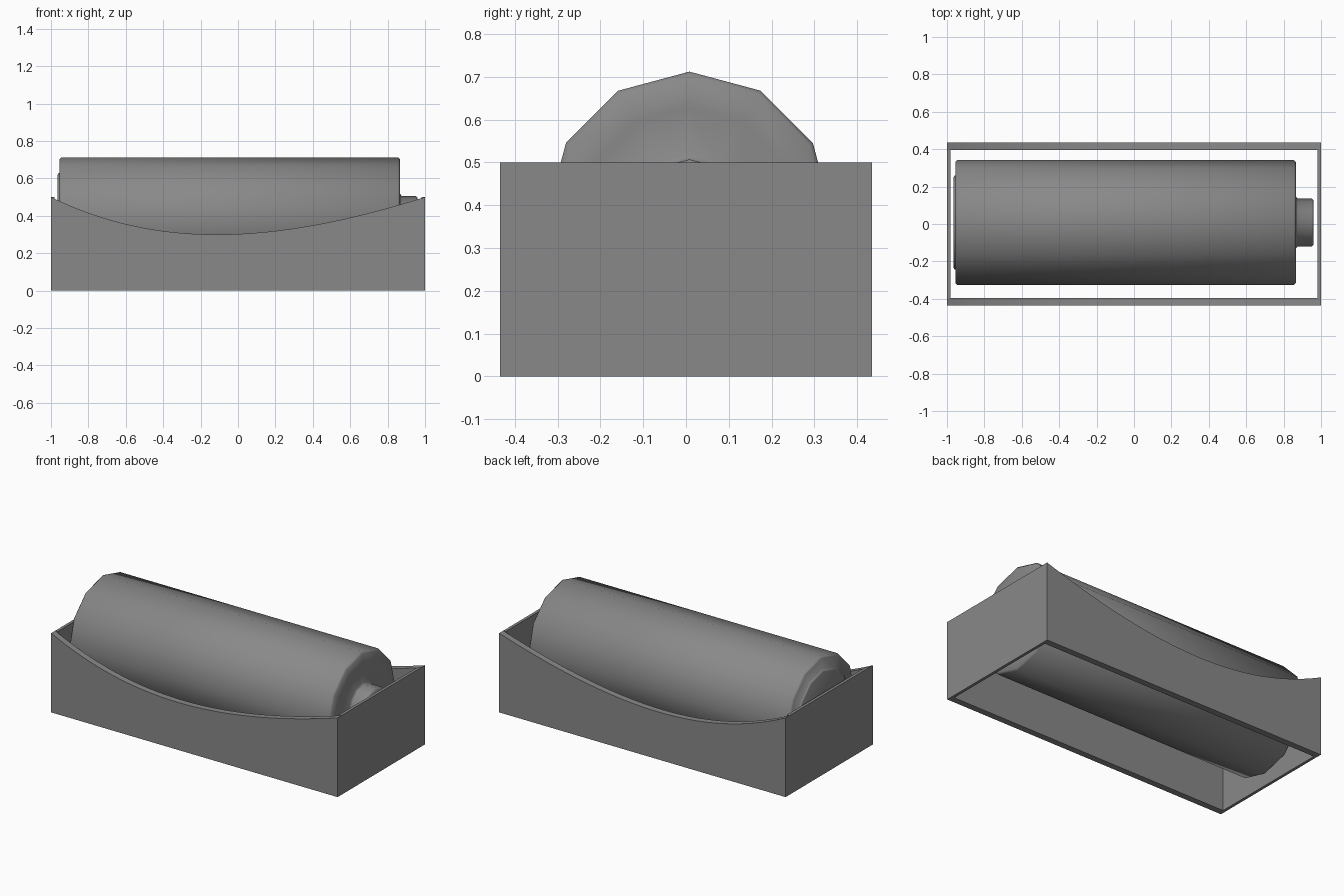
import bpy, bmesh
from math import sin, cos, pi

cube = bpy.data.objects.get("Cube")
if cube:
    bpy.data.objects.remove(cube, do_unlink=True)

grey = bpy.data.materials.new("plain grey")
grey.use_nodes = True
grey.diffuse_color = (0.25, 0.25, 0.25, 1)
grey.node_tree.nodes["Principled BSDF"].inputs["Base Color"].default_value = (0.25, 0.25, 0.25, 1)

LENGTH, WIDTH, HEIGHT = 2.0, 0.87, 0.5
SIDE_T, END_T = 0.04, 0.018


def finish(name, bm):
    bmesh.ops.recalc_face_normals(bm, faces=bm.faces)
    mesh = bpy.data.meshes.new(name)
    bm.to_mesh(mesh)
    bm.free()
    mesh.materials.append(grey)
    obj = bpy.data.objects.new(name, mesh)
    bpy.context.collection.objects.link(obj)
    return obj


def prism(name, outline, y0, y1):
    """Extrude an x-z outline from y0 to y1."""
    bm = bmesh.new()
    face = bm.faces.new([bm.verts.new((x, y0, z)) for x, z in outline])
    moved = bmesh.ops.extrude_face_region(bm, geom=[face])["geom"]
    verts = [v for v in moved if isinstance(v, bmesh.types.BMVert)]
    bmesh.ops.translate(bm, verts=verts, vec=(0, y1 - y0, 0))
    return finish(name, bm)


def bezier(a, b, c, d, t):
    s = 1 - t
    return a * s**3 + 3 * b * s * s * t + 3 * c * s * t * t + d * t**3


# Long walls with a lopsided dip in the top edge
STEPS = 32
dip = [(bezier(-1, -0.45, 0.15, 1, i / STEPS),
        bezier(HEIGHT, 0.233, 0.233, HEIGHT, i / STEPS)) for i in range(STEPS + 1)]
wall = [(1, 0), (-1, 0)] + dip
half = WIDTH / 2
prism("front_wall", wall, -half, SIDE_T - half)
prism("back_wall", wall, half - SIDE_T, half)

# Full-height end walls between them; the box has no floor
for name, side in (("left_end_wall", 1), ("right_end_wall", -1)):
    inner, outer = side * (1 - END_T), side
    prism(name, [(inner, 0), (outer, 0), (outer, HEIGHT), (inner, HEIGHT)],
          SIDE_T - half, half - SIDE_T)

# Twelve-sided battery: (x, radius) profile revolved about its long axis
profile = [(-0.965, 0.24), (-0.96, 0.25), (-0.955, 0.25), (-0.955, 0.323), (-0.945, 0.333),
           (0.855, 0.333), (0.865, 0.323), (0.865, 0.25), (0.865, 0.14),
           (0.875, 0.128), (0.95, 0.128), (0.96, 0.118)]
SIDES, CENTRE_Y, CENTRE_Z = 12, 0.008, 0.379
bm = bmesh.new()
rings = []
for x, r in profile:
    angles = [2 * pi * k / SIDES for k in range(SIDES)]
    rings.append([bm.verts.new((x, CENTRE_Y + r * sin(a), CENTRE_Z + r * cos(a))) for a in angles])
for lower, upper in zip(rings, rings[1:]):
    for k in range(SIDES):
        n = (k + 1) % SIDES
        bm.faces.new((lower[k], lower[n], upper[n], upper[k]))
bm.faces.new(rings[0])
bm.faces.new(rings[-1])
for f in bm.faces:
    f.smooth = True
finish("battery", bm)
